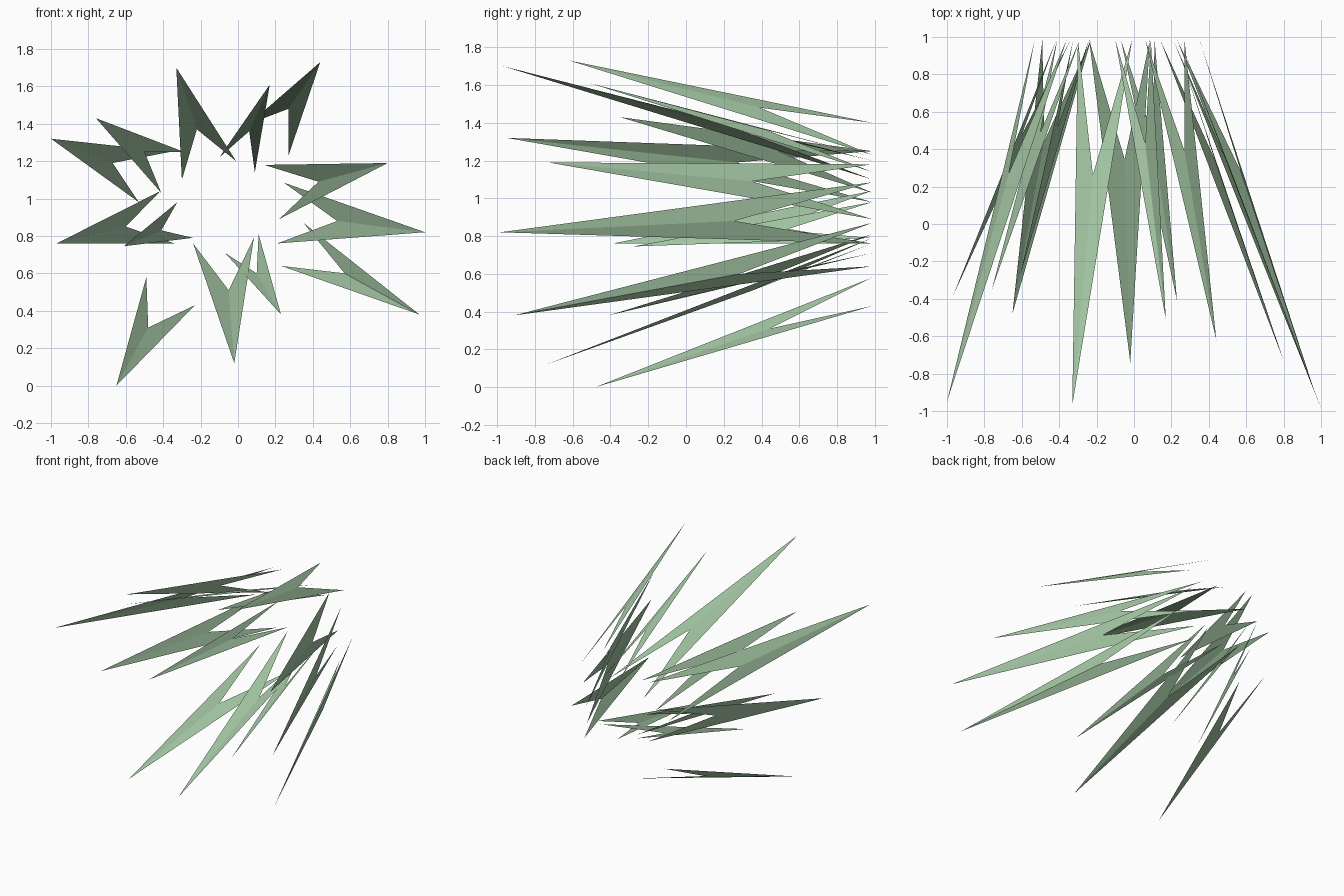
import bpy

# shared green for every dart
green = bpy.data.materials.new("dart_green")
green.diffuse_color = (0.36, 0.55, 0.36, 1)

BACK = 0.985    # all wing ends lie on this rear plane
NOTCH = 0.63    # how far along its length each dart is notched


def dart(name, tip, wing_a, wing_b, notch):
    """Folded arrowhead: two flat facets meeting along the tip-notch crease."""
    x, y, z = tip
    verts = [tip,
             (wing_a[0], BACK, wing_a[1]),
             (notch[0], y + NOTCH * (BACK - y), notch[1]),
             (wing_b[0], BACK, wing_b[1])]
    mesh = bpy.data.meshes.new(name)
    mesh.from_pydata(verts, [], [(0, 2, 1), (0, 3, 2)])
    mesh.materials.append(green)
    ob = bpy.data.objects.new(name, mesh)
    bpy.context.collection.objects.link(ob)


# tip (x, y, z), then wing ends and notch as (x, z), going round the ring
dart("dart_left_upper_outer", (-1.0, -0.95, 1.32), (-0.53, 0.98), (-0.36, 1.25), (-0.67, 1.19))
dart("dart_left_upper_inner", (-0.76, -0.35, 1.43), (-0.41, 1.03), (-0.29, 1.25), (-0.50, 1.25))
dart("dart_top_left", (-0.33, -0.97, 1.70), (-0.30, 1.10), (-0.01, 1.20), (-0.22, 1.37))
dart("dart_top_middle", (0.17, -0.51, 1.61), (-0.10, 1.22), (0.09, 1.14), (0.06, 1.36))
dart("dart_top_right", (0.44, -0.62, 1.73), (0.06, 1.40), (0.27, 1.23), (0.27, 1.48))
dart("dart_right_upper", (0.80, -0.73, 1.19), (0.14, 1.18), (0.22, 0.89), (0.43, 1.09))
dart("dart_right_middle", (1.0, -0.985, 0.82), (0.245, 1.085), (0.21, 0.76), (0.53, 0.88))
dart("dart_right_lower", (0.97, -0.91, 0.38), (0.35, 0.87), (0.23, 0.64), (0.57, 0.60))
dart("dart_bottom_right", (0.23, -0.41, 0.38), (-0.07, 0.71), (0.11, 0.81), (0.10, 0.60))
dart("dart_bottom_middle", (-0.02, -0.74, 0.12), (-0.24, 0.76), (0.085, 0.79), (-0.05, 0.51))
dart("dart_bottom_left", (-0.65, -0.48, 0.0), (-0.49, 0.58), (-0.23, 0.43), (-0.48, 0.31))
dart("dart_left_lower_outer", (-0.97, -0.39, 0.76), (-0.415, 1.04), (-0.34, 0.76), (-0.60, 0.85))
dart("dart_left_lower_inner", (-0.61, -0.28, 0.745), (-0.325, 0.98), (-0.24, 0.79), (-0.41, 0.83))
